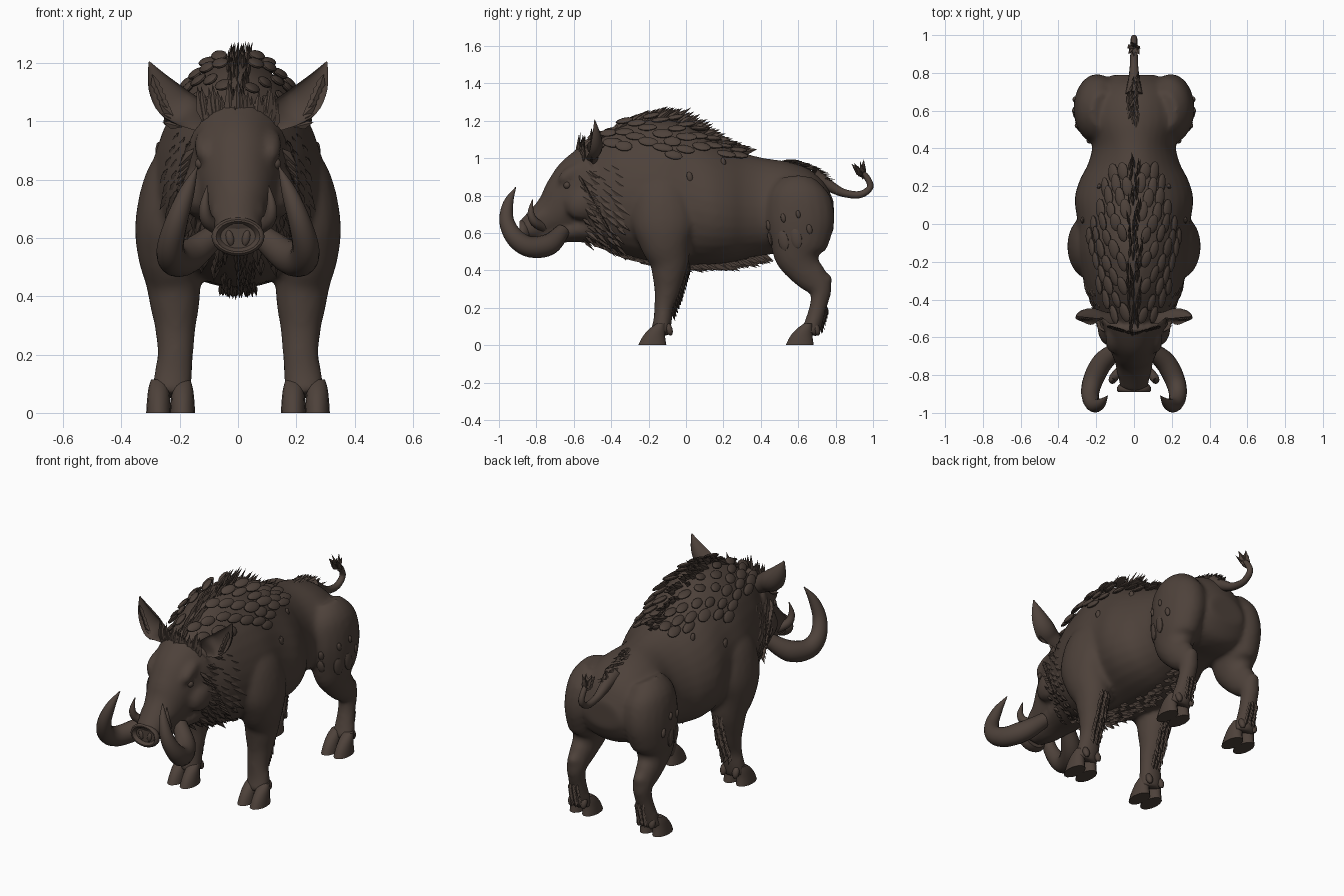
import bpy, bmesh, math, random
from mathutils import Vector, Matrix
from mathutils.bvhtree import BVHTree

random.seed(4)
if "Cube" in bpy.data.objects:
    bpy.data.objects.remove(bpy.data.objects["Cube"])

hide = bpy.data.materials.new("dark brown hide")
hide.use_nodes = True
hide.diffuse_color = (0.076, 0.054, 0.043, 1)
hide.node_tree.nodes["Principled BSDF"].inputs["Base Color"].default_value = hide.diffuse_color


def spline(rows, sub):
    """Smooth curve through rows of numbers."""
    out = []
    for i in range(len(rows) - 1):
        a, b, c, d = (rows[max(0, min(len(rows) - 1, i + k))] for k in (-1, 0, 1, 2))
        for j in range(sub):
            t = j / sub
            out.append([0.5 * (2*q + (r-p)*t + (2*p - 5*q + 4*r - u)*t*t + (3*q - p - 3*r + u)*t**3)
                        for p, q, r, u in zip(a, b, c, d)])
    return out + [list(rows[-1])]


def loft(bm, rows, s=1, n=20, sub=4, axis=None, taper=0, cup=1):
    """Skin elliptical rings (x, y, z, side radius, depth radius) along a path."""
    pts = spline(rows, sub)
    mid = [Vector((p[0] * s, p[1], p[2])) for p in pts]
    rings = []
    for i, p in enumerate(pts):
        t = Vector(axis) if axis else (mid[min(i + 1, len(mid) - 1)] - mid[max(i - 1, 0)]).normalized()
        side = (Vector((1, 0, 0)) - t * t.x).normalized()
        up = side.cross(t)
        ring = []
        for k in range(n):
            a = math.tau * k / n
            u, v = math.cos(a), math.sin(a)
            u *= 1 - taper * v
            v *= cup if v > 0 else 1
            ring.append(bm.verts.new(mid[i] + side * u * max(p[3], .002) + up * v * max(p[4], .002)))
        rings.append(ring)
    for r, q in zip(rings, rings[1:]):
        for k in range(n):
            bm.faces.new((r[k], r[(k + 1) % n], q[(k + 1) % n], q[k]))
    bm.faces.new(rings[0])
    bm.faces.new(rings[-1])


def frame(pos, direction, normal):
    y = Vector(direction).normalized()
    x = y.cross(Vector(normal)).normalized()
    z = x.cross(y)
    return Matrix.Translation(pos) @ Matrix((x, y, z)).transposed().to_4x4()


def scale(bm, pos, direction, normal, length, width, thick):
    """Rounded flat scale."""
    m = frame(pos, direction, normal) @ Matrix.Diagonal((width, length, thick, 1))
    bmesh.ops.create_uvsphere(bm, u_segments=12, v_segments=7, radius=1, matrix=m)


def blade(bm, pos, direction, normal, length, width):
    """Pointed hair tuft growing out of pos."""
    m = frame(pos, direction, normal)
    ring = [bm.verts.new(m @ Vector(c)) for c in
            ((width, length * .3, 0), (0, length * .3, width * .5), (-width, length * .3, 0), (0, length * .3, -width * .5))]
    root, tip = bm.verts.new(m @ Vector((0, -.02, 0))), bm.verts.new(m @ Vector((0, length, 0)))
    for k in range(4):
        bm.faces.new((ring[k], ring[(k + 1) % 4], tip))
        bm.faces.new((ring[(k + 1) % 4], ring[k], root))


def finish(bm, name, angle=40):
    bmesh.ops.recalc_face_normals(bm, faces=bm.faces)
    me = bpy.data.meshes.new(name)
    bm.to_mesh(me)
    bm.free()
    ob = bpy.data.objects.new(name, me)
    bpy.context.collection.objects.link(ob)
    me.materials.append(hide)
    bpy.ops.object.select_all(action='DESELECT')
    ob.select_set(True)
    bpy.context.view_layer.objects.active = ob
    bpy.ops.object.shade_smooth_by_angle(angle=math.radians(angle))
    return ob


# Torso, head, jaw and legs fused into one skin
skin = bmesh.new()
torso = [(-.56, 1.03, .60, .15), (-.45, 1.11, .53, .21), (-.33, 1.18, .48, .255), (-.15, 1.21, .44, .295),
         (0, 1.18, .43, .295), (.13, 1.11, .43, .31), (.23, 1.06, .44, .285), (.32, 1.025, .46, .24),
         (.42, 1.0, .48, .22), (.55, .98, .50, .26), (.66, .94, .50, .25), (.74, .87, .53, .2), (.79, .77, .62, .11)]
loft(skin, [(0, y, (t + b) / 2, w, (t - b) / 2) for y, t, b, w in torso], n=32, axis=(0, 1, 0), taper=.17)
loft(skin, [(0, -.46, .84, .19, .25), (0, -.55, .80, .165, .22), (0, -.63, .75, .135, .175),
            (0, -.70, .70, .11, .13), (0, -.77, .66, .09, .095), (0, -.86, .61, .075, .062)], n=28)
loft(skin, [(0, -.46, .64, .15, .10), (0, -.62, .61, .105, .06), (0, -.74, .585, .07, .045), (0, -.82, .575, .04, .02)])
front_leg = [(.2, -.14, .90, .06, .10), (.225, -.13, .80, .095, .15), (.242, -.12, .66, .11, .17),
             (.235, -.11, .55, .11, .14), (.222, -.09, .45, .095, .108), (.217, -.093, .37, .085, .088),
             (.215, -.10, .29, .07, .07), (.215, -.118, .2, .062, .052), (.222, -.125, .13, .066, .05),
             (.23, -.14, .06, .07, .052)]
hind_leg = [(.15, .60, .88, .08, .10), (.18, .60, .80, .12, .165), (.195, .61, .68, .125, .185),
            (.205, .605, .57, .112, .165), (.21, .60, .48, .092, .13), (.215, .63, .41, .072, .095),
            (.217, .68, .355, .06, .082), (.217, .72, .30, .052, .06), (.22, .71, .22, .048, .047),
            (.225, .685, .13, .058, .047), (.23, .66, .06, .068, .05)]
for s in (1, -1):
    loft(skin, front_leg, s)
    loft(skin, hind_leg, s)
    scale(skin, (s * .217, .74, .335), (0, .5, .6), (s, 0, 0), .055, .035, .04)     # hock
    scale(skin, (s * .115, -.61, .92), (0, -.8, -.5), (s, 0, .4), .09, .04, .035)   # brow
    scale(skin, (s * .135, -.54, .76), (0, -.8, -.4), (s, 0, 0), .11, .09, .06)     # cheek
    scale(skin, (s * .07, -.76, .70), (0, -.8, -.5), (s, 0, .5), .07, .03, .025)    # snout ridge
bmesh.ops.recalc_face_normals(skin, faces=skin.faces)
tree = BVHTree.FromBMesh(skin)
body = finish(skin, "body")
mod = body.modifiers.new("fuse", 'REMESH')
mod.mode, mod.voxel_size, mod.use_smooth_shade = 'VOXEL', .014, True
mod = body.modifiers.new("soften", 'SMOOTH')
mod.factor, mod.iterations = .5, 6


def around(y, z, deg, s):
    """Skin point and outward normal; deg is measured from straight up."""
    a = math.radians(deg)
    out = Vector((s * math.sin(a), 0, math.cos(a)))
    p, n, _, _ = tree.ray_cast(Vector((0, y, z)) + out * 2, -out)
    return p, (n if n.dot(out) > 0 else -n)


# Sloping two-toed hooves with dewclaws
bm = bmesh.new()
for s in (1, -1):
    for y in (-.18, .608):
        for x in (.19, .272):
            loft(bm, [(x, y + .045, .115, .026, .024), (x, y + .025, .085, .035, .045),
                      (x, y + .008, .045, .04, .062), (x, y, 0, .043, .077)], s, n=14, sub=3, axis=(0, 0, -1))
        for x in (.185, .265):
            scale(bm, (s * x, y + .09, .085), (0, .3, -1), (0, 1, .3), .035, .02, .018)
finish(bm, "hooves")

# Snout disc with sunken centre, nostril rims and nose bump
bm = bmesh.new()
loft(bm, [(0, -.84, .605, .07, .055), (0, -.865, .605, .09, .066), (0, -.885, .605, .088, .064),
          (0, -.89, .605, .075, .052), (0, -.872, .605, .06, .04)], n=24, sub=2, axis=(0, -1, 0))
for s in (1, -1):
    scale(bm, (s * .028, -.872, .6), (s * .2, 0, 1), (0, -1, 0), .028, .014, .01)
scale(bm, (0, -.755, .765), (0, -.6, -.8), (0, -.8, .6), .05, .034, .025)
finish(bm, "snout")

# Eyes
bm = bmesh.new()
for s in (1, -1):
    bmesh.ops.create_uvsphere(bm, u_segments=12, v_segments=8, radius=.02, matrix=Matrix.Translation((s * .128, -.635, .855)))
finish(bm, "eyes")

# Tusks
bm = bmesh.new()
for s in (1, -1):
    loft(bm, [(.08, -.66, .61, .04, .04), (.165, -.73, .54, .055, .058), (.218, -.83, .525, .053, .056),
              (.232, -.91, .57, .046, .05), (.21, -.958, .66, .038, .04), (.175, -.95, .76, .026, .027),
              (.14, -.91, .845, .002, .002)], s, n=16, sub=5)
    loft(bm, [(.06, -.76, .63, .025, .025), (.105, -.81, .66, .024, .024), (.115, -.83, .71, .017, .017),
              (.105, -.82, .78, .002, .002)], s, n=12)
finish(bm, "tusks")

# Cupped ears with ragged outer edges
bm = bmesh.new()
for s in (1, -1):
    loft(bm, [(.11, -.51, 1.0, .045, .04), (.17, -.52, 1.035, .058, .06), (.225, -.51, 1.07, .062, .065),
              (.27, -.50, 1.13, .042, .045), (.305, -.49, 1.205, .002, .004)], s, n=20, cup=-.45)
    for k in range(7):
        f = k / 6
        blade(bm, (s * (.21 + .07 * f), -.505, .985 + .13 * f), (s * (.4 - .2 * f), 0, .1 + .6 * f), (0, 1, 0), .05, .016)
finish(bm, "ears")

# Tail with tuft
bm = bmesh.new()
loft(bm, [(0, .68, .90, .05, .05), (0, .76, .855, .032, .032), (0, .84, .815, .022, .022), (0, .93, .805, .019, .019),
          (0, .985, .845, .017, .017), (0, .965, .90, .016, .016), (0, .935, .93, .012, .012)], n=12)
for k in range(12):
    a = math.tau * k / 12
    blade(bm, (0, .945, .905), (.4 * math.cos(a), -.35 + .4 * math.sin(a), .8), (math.sin(a), 1, 0), .06 + .03 * (k % 2), .024)
finish(bm, "tail")

# Overlapping mane scales on the shoulders, raised toward the spine
bm = bmesh.new()
for row in range(12):
    y = -.46 + row * .066
    reach = 60 - 5.5 * abs(row - 6)
    for s in (1, -1):
        deg = 8 + (row % 2) * 7
        while deg < reach:
            p, n = around(y + random.uniform(-.012, .012), .83, deg, s)
            lift = max(0, .55 - deg / 90) * (1 if row < 8 else .4)
            d = Vector((s * .12, 1, -.15)) + n * (lift - .1)
            scale(bm, p + n * (.008 + lift * .05), d, n, random.uniform(.046, .058), random.uniform(.025, .032), .012)
            deg += 14.5
finish(bm, "mane_scales")

# Loose oval scales on flanks and haunches
bm = bmesh.new()
for s in (1, -1):
    for y, z, size in ((.44, .64, .028), (.45, .57, .04), (.52, .56, .055), (.59, .57, .055), (.66, .62, .028),
                       (.52, .68, .025), (.6, .70, .022), (.02, .9, .03), (.2, .98, .025)):
        p, n, _, _ = tree.ray_cast(Vector((s * 2, y, z)), Vector((-s, 0, 0)))
        n = n if n.x * s > 0 else -n
        scale(bm, p, (0, .2, -1), n, size, size * .55, .011)
finish(bm, "haunch_scales")

# Crest of bristles from forehead to rump
bm = bmesh.new()
for k in range(62):
    y = -.58 + k * .0145
    p, n = around(y, .75, random.uniform(0, 5), random.choice((1, -1)))
    rear = min(1, max(0, (y + .1) / .25))
    blade(bm, p, (random.uniform(-.2, .2), 1, .75 - .5 * rear), (1, 0, 0), (.11 - .03 * rear) * random.uniform(.8, 1.15), .016)
for k in range(26):
    y = .52 + k * .0085
    p, n = around(y, .75, random.uniform(0, 8), random.choice((1, -1)))
    blade(bm, p, (random.uniform(-.4, .4), 1, .1), (0, 0, 1), .07, .012)
for k in range(22):     # forelock
    x = -.12 + k * .0115
    blade(bm, (x, -.585 + .3 * abs(x), .99 + random.uniform(-.02, .03)), (x * 1.5, .1, 1), (0, 1, 0),
          random.uniform(.08, .13), .018)
finish(bm, "crest")

# Shaggy fur on cheeks, throat, belly and legs
bm = bmesh.new()
for s in (1, -1):
    for ring in range(4):
        for k in range(13):
            y = -.54 + ring * .055
            p, n = around(y + random.uniform(-.02, .02), .78, 50 + k * 9.5, s)
            blade(bm, p, Vector((0, 1, -.65)) + n * .3, n, random.uniform(.06, .1), .017)
    for k in range(12):     # whiskers under the eye
        blade(bm, (s * (.15 + .003 * k), -.57 + .012 * k, .9 - .022 * k), (s * .7, .45, -.7), (0, 1, 0), .085, .018)
    for k in range(14):     # back of the legs
        z = .18 + k * .02
        for x in (.195, .215, .24):
            p, n, _, _ = tree.ray_cast(Vector((s * x, .3, z)), Vector((0, -1, 0)))
            blade(bm, p, (random.uniform(-.2, .2), .25, -1), (0, 1, 0), .05, .014)
            if z < .3:
                p, n, _, _ = tree.ray_cast(Vector((s * x, 2, z - .08)), Vector((0, -1, 0)))
                blade(bm, p, (random.uniform(-.2, .2), .25, -1), (0, 1, 0), .04, .013)
for k in range(80):
    y = -.5 + k * .0115
    x = random.uniform(-.06, .06)
    p, n, _, _ = tree.ray_cast(Vector((x, y, -1)), Vector((0, 0, 1)))
    blade(bm, p, (x, 1, -.5), (1, 0, .3), random.uniform(.06, .1), .016)
finish(bm, "fur")
